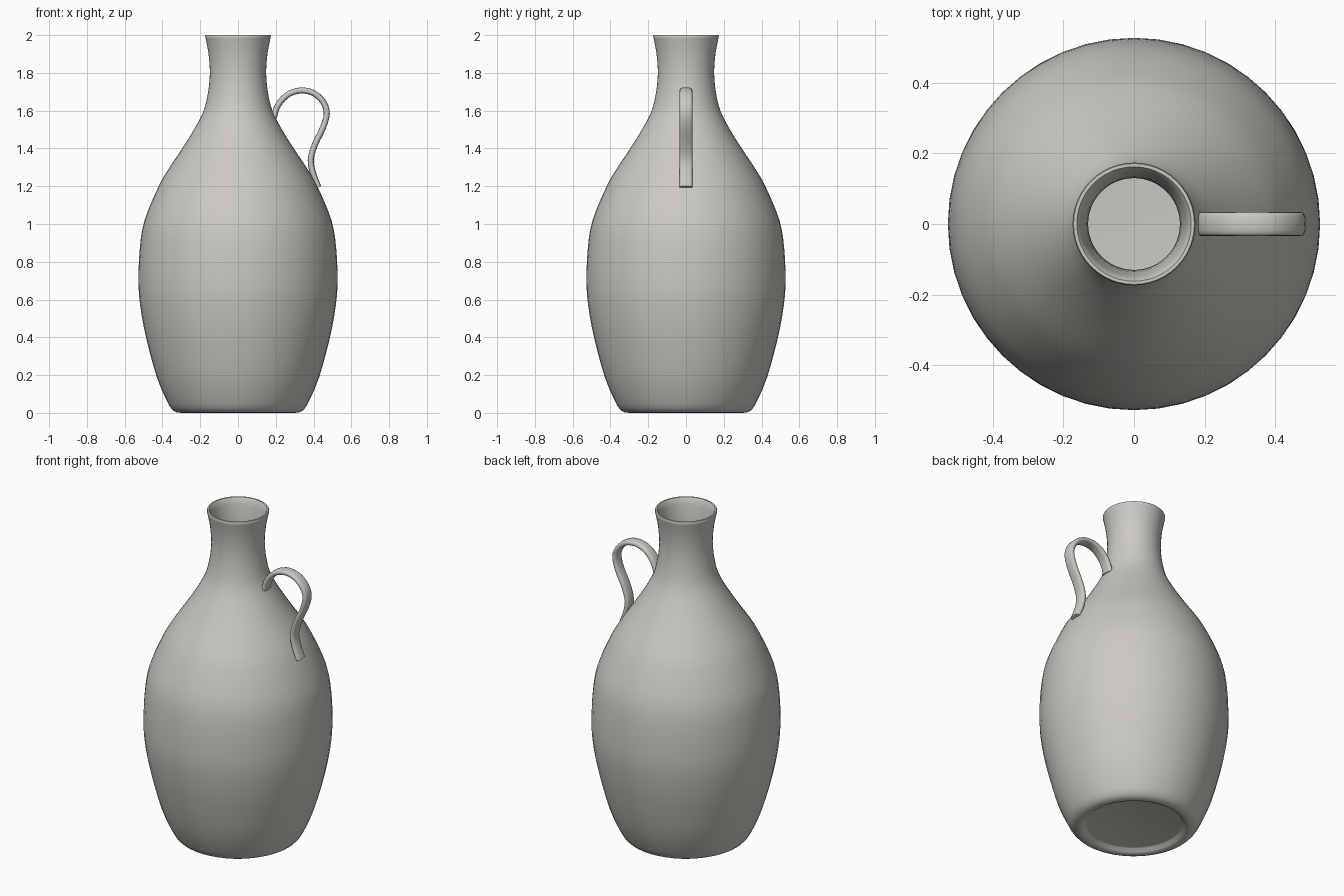
import bpy, bmesh, math
from mathutils import Vector

if "Cube" in bpy.data.objects:
    bpy.data.objects.remove(bpy.data.objects["Cube"])

clay = bpy.data.materials.new("warm grey clay")
clay.diffuse_color = (0.6, 0.585, 0.54, 1)
clay.use_nodes = True
clay.node_tree.nodes["Principled BSDF"].inputs["Base Color"].default_value = clay.diffuse_color


def spline(pts, steps):
    """Catmull-Rom curve through 2D points."""
    p = [Vector(q) for q in pts]
    p = [2 * p[0] - p[1]] + p + [2 * p[-1] - p[-2]]
    out = []
    for i in range(1, len(p) - 2):
        a, b, c, d = p[i - 1:i + 3]
        for s in range(steps):
            t = s / steps
            out.append(0.5 * (2 * b + (c - a) * t + (2 * a - 5 * b + 4 * c - d) * t * t
                              + (3 * b - a - 3 * c + d) * t ** 3))
    return out + [p[-2]]


def loft(name, rings):
    """Skin closed rings of points and cap both ends."""
    bm = bmesh.new()
    loops = [[bm.verts.new(co) for co in ring] for ring in rings]
    n = len(loops[0])
    for a, b in zip(loops, loops[1:]):
        for i in range(n):
            j = (i + 1) % n
            bm.faces.new((a[i], a[j], b[j], b[i]))
    bm.faces.new(loops[0][::-1])
    bm.faces.new(loops[-1])
    bmesh.ops.recalc_face_normals(bm, faces=bm.faces)
    mesh = bpy.data.meshes.new(name)
    bm.to_mesh(mesh)
    bm.free()
    ob = bpy.data.objects.new(name, mesh)
    bpy.context.collection.objects.link(ob)
    mesh.materials.append(clay)
    bpy.ops.object.select_all(action='DESELECT')
    ob.select_set(True)
    bpy.context.view_layer.objects.active = ob
    bpy.ops.object.shade_smooth_by_angle(angle=math.radians(50))
    return ob


# Bottle: recessed foot, outer wall, rim, inner wall and floor
foot = [(0.262, 0.025), (0.272, 0.022), (0.285, 0.006), (0.30, 0.0), (0.322, 0.002)]
outer = spline([(0.342, 0.012), (0.37, 0.05), (0.43, 0.19), (0.487, 0.4), (0.518, 0.57),
                (0.527, 0.7), (0.52, 0.87), (0.495, 1.02), (0.42, 1.2), (0.365, 1.295),
                (0.295, 1.4), (0.23, 1.505), (0.182, 1.6), (0.158, 1.7), (0.149, 1.8),
                (0.156, 1.9), (0.171, 1.98)], 3)
rim = [(0.174, 1.992), (0.171, 2.0), (0.162, 2.0), (0.155, 1.99)]
inner = spline([(0.148, 1.96), (0.135, 1.88), (0.130, 1.79), (0.136, 1.7), (0.158, 1.6),
                (0.205, 1.5), (0.34, 1.28), (0.46, 1.02), (0.497, 0.7), (0.458, 0.4),
                (0.395, 0.17), (0.34, 0.07), (0.30, 0.055)], 2)
SIDES = 48
rings = [[(r * math.cos(2 * math.pi * k / SIDES), r * math.sin(2 * math.pi * k / SIDES), z)
          for k in range(SIDES)] for r, z in foot + outer + rim + inner]
loft("bottle", rings)

# Handle: flat rounded strap swept along an S-shaped path in the xz plane
path = spline([(0.190, 1.565), (0.203, 1.61), (0.228, 1.652), (0.272, 1.69), (0.335, 1.707),
               (0.40, 1.693), (0.452, 1.645), (0.470, 1.585), (0.450, 1.51), (0.407, 1.42),
               (0.385, 1.34), (0.397, 1.27), (0.425, 1.195)], 3)
rings = []
for i, p in enumerate(path):
    t = (path[min(i + 1, len(path) - 1)] - path[max(i - 1, 0)]).normalized()
    ring = []
    for k in range(16):
        a = 2 * math.pi * k / 16
        c, s = math.cos(a), math.sin(a)
        y = 0.034 * math.copysign(abs(c) ** 0.7, c)
        d = 0.016 * math.copysign(abs(s) ** 0.7, s)
        ring.append((p.x - t.y * d, y, p.y + t.x * d))
    rings.append(ring)
loft("handle", rings)
